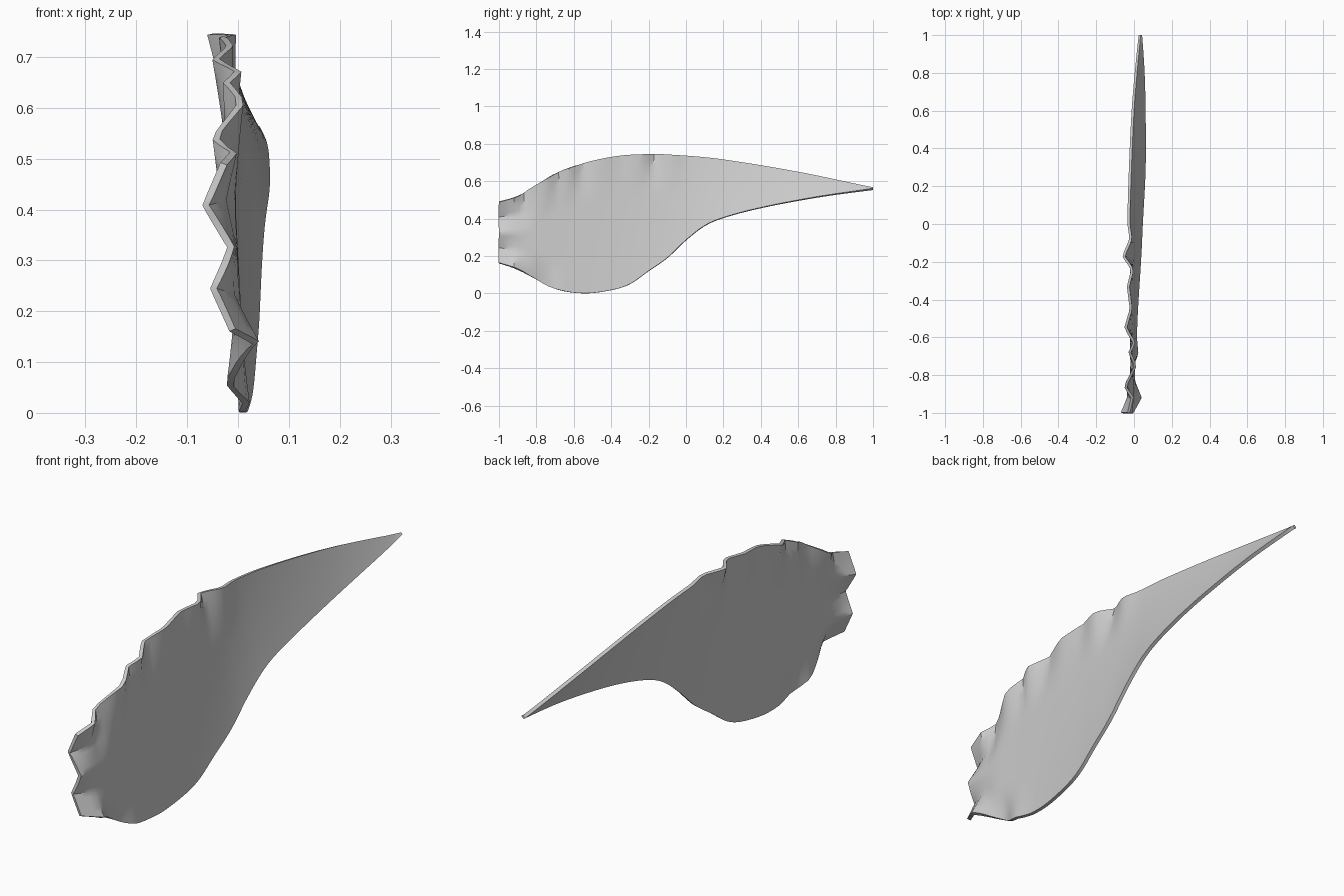
import bpy, bmesh

if "Cube" in bpy.data.objects:
    bpy.data.objects.remove(bpy.data.objects["Cube"])


def curve(points, y, smooth=True):
    """Interpolate (position, value) pairs with a smooth or straight line."""
    n = len(points)
    i = 0
    while i < n - 2 and y > points[i + 1][0]:
        i += 1
    (y0, v0), (y1, v1) = points[i], points[i + 1]
    h = y1 - y0
    s = min(max((y - y0) / h, 0), 1)
    if not smooth:
        return v0 + (v1 - v0) * s

    def slope(k):
        a, b = points[max(k - 1, 0)], points[min(k + 1, n - 1)]
        return (b[1] - a[1]) / (b[0] - a[0])
    return ((2*s**3 - 3*s**2 + 1) * v0 + (s**3 - 2*s**2 + s) * h * slope(i)
            + (3*s**2 - 2*s**3) * v1 + (s**3 - s**2) * h * slope(i + 1))


def fade(d, depth):
    return max(0, 1 - d / depth) ** 1.3


# Side outline: upper and lower edge heights along y
TOP = [(-1, .49), (-.9, .52), (-.8, .58), (-.7, .64), (-.6, .68), (-.4, .73), (-.2, .745),
       (0, .736), (.2, .715), (.6, .648), (1, .563)]
LOW = [(-1, .163), (-.9, .13), (-.8, .075), (-.7, .025), (-.55, .001), (-.4, .018), (-.3, .05),
       (-.2, .12), (-.1, .19), (0, .285), (.1, .362), (.2, .405), (.4, .458), (.7, .515), (1, .558)]

# Gentle sideways lean of the two edges
TOP_X = [(-1, -.018), (-.5, -.025), (0, -.028), (.3, -.02), (.6, -.006), (.8, .01), (1, .03)]
LOW_X = [(-1, .004), (-.55, .01), (-.15, .033), (0, .04), (.3, .055), (.6, .055), (.8, .05), (1, .038)]

# Ruffles along the upper, lower and broad front edges
TOP_R = [(-1, -.01), (-.92, .01), (-.86, -.027), (-.75, .03), (-.68, 0), (-.63, .025), (-.55, -.02),
         (-.45, .01), (-.33, -.004), (-.24, .02), (-.17, -.028), (-.08, .012), (0, 0), (1, 0)]
LOW_R = [(-1, -.015), (-.92, .03), (-.85, 0), (-.77, -.025), (-.69, .01), (-.6, 0), (1, 0)]
FRONT_R = [(0, 0), (.25, -.042), (.5, -.006), (.75, -.046), (1, 0)]

COLS, ROWS = 75, 20
bm = bmesh.new()
grid = []
for i in range(COLS + 1):
    y = -1 + 2 * i / COLS
    zt, zl = curve(TOP, y), curve(LOW, y)
    column = []
    for j in range(ROWS + 1):
        t = j / ROWS
        z = zl + (zt - zl) * t
        x = curve(LOW_X, y) * (1 - t) + curve(TOP_X, y) * t
        x += curve(TOP_R, y, False) * fade(zt - z, .2)
        x += curve(LOW_R, y, False) * fade(z - zl, .14)
        x += curve(FRONT_R, t, False) * fade(y + 1, .18)
        column.append(bm.verts.new((x, y, z)))
    grid.append(column)
for a, b in zip(grid, grid[1:]):
    for j in range(ROWS):
        bm.faces.new((a[j], b[j], b[j + 1], a[j + 1]))

# Thin ruffled blade
mesh = bpy.data.meshes.new("ruffled_blade")
bm.to_mesh(mesh)
bm.free()
blade = bpy.data.objects.new("ruffled_blade", mesh)
bpy.context.collection.objects.link(blade)
solid = blade.modifiers.new("thickness", "SOLIDIFY")
solid.thickness = .014
solid.offset = 0
bpy.context.view_layer.objects.active = blade
blade.select_set(True)
bpy.ops.object.modifier_apply(modifier=solid.name)
bpy.ops.object.shade_smooth_by_angle(angle=0.6)
